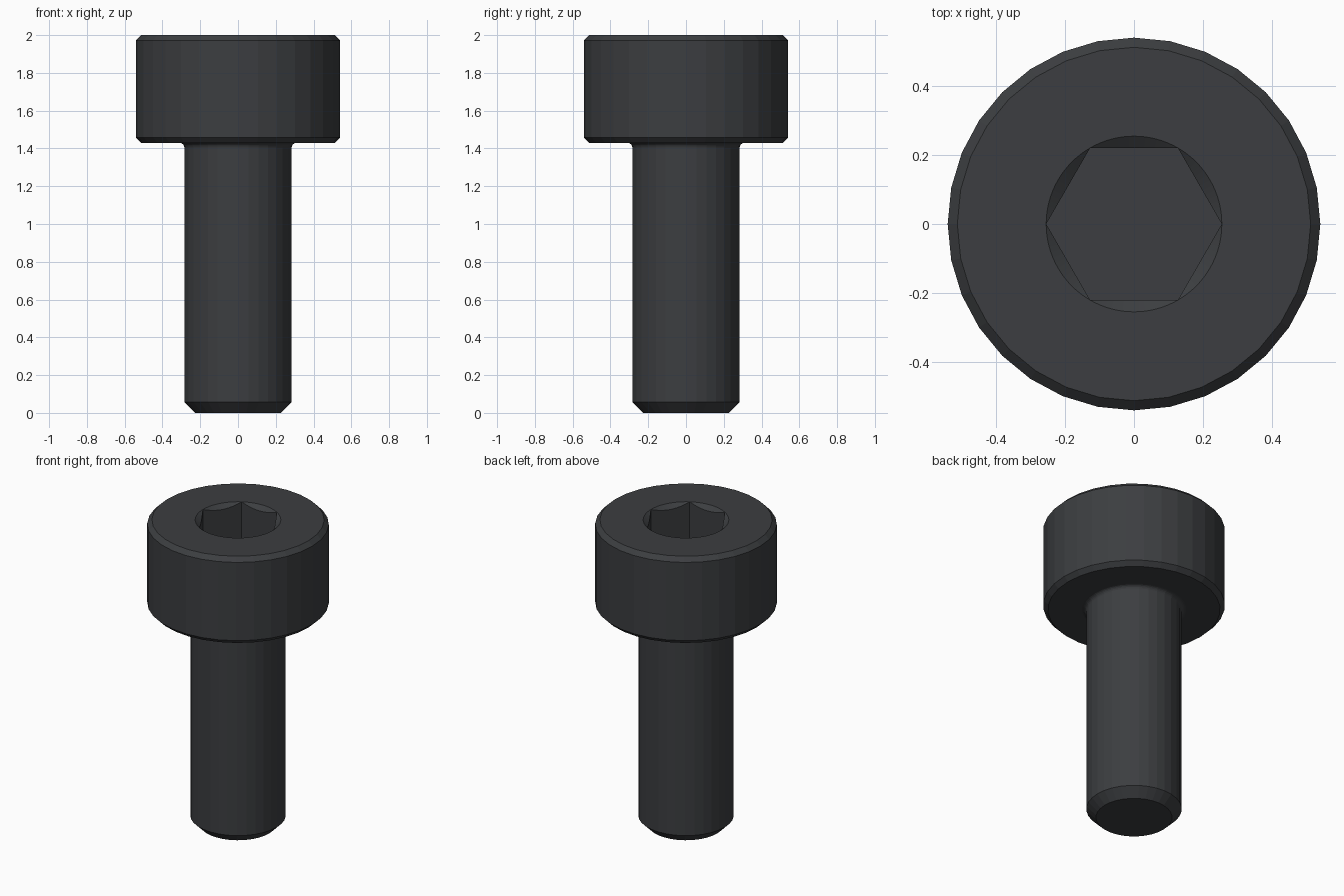
import bpy, bmesh
from math import cos, sin, pi

if "Cube" in bpy.data.objects:
    bpy.data.objects.remove(bpy.data.objects["Cube"])

SIDES = 32


def revolve(name, profile, sides):
    """Closed solid turned around z from (radius, z) points, bottom to top."""
    bm = bmesh.new()
    rings = [[bm.verts.new((r * cos(2 * pi * i / sides), r * sin(2 * pi * i / sides), z))
              for i in range(sides)] for r, z in profile]
    for a, b in zip(rings, rings[1:]):
        for i in range(sides):
            j = (i + 1) % sides
            bm.faces.new((a[i], a[j], b[j], b[i]))
    bm.faces.new(rings[0][::-1])
    bm.faces.new(rings[-1])
    mesh = bpy.data.meshes.new(name)
    bm.to_mesh(mesh)
    bm.free()
    obj = bpy.data.objects.new(name, mesh)
    bpy.context.collection.objects.link(obj)
    return obj


# Shank, rounded fillet under the head, chamfered head
shank_r, head_r, head_z, fillet, bevel = 0.284, 0.541, 1.43, 0.027, 0.028
profile = [(0.227, 0), (shank_r, 0.057)]
for i in range(6):
    a = pi / 2 * i / 5
    profile.append((shank_r + fillet * (1 - cos(a)), head_z - fillet * (1 - sin(a))))
profile += [(head_r - bevel, head_z), (head_r, head_z + bevel),
            (head_r, 2 - bevel), (head_r - bevel, 2)]
screw = revolve("socket_head_screw", profile, SIDES)

# Hexagonal socket and its conical lead-in
hex_cutter = revolve("hex_socket_cutter", [(0.2548, 1.715), (0.2548, 2.1)], 6)
cone_cutter = revolve("lead_in_cutter", [(0.119, 1.9), (0.391, 2.1)], 96)
for cutter in (hex_cutter, cone_cutter):
    cutter.hide_render = True
    mod = screw.modifiers.new(cutter.name, 'BOOLEAN')
    mod.object = cutter
    mod.operation = 'DIFFERENCE'
    mod.solver = 'EXACT'
    bpy.context.view_layer.objects.active = screw
    bpy.ops.object.modifier_apply(modifier=mod.name)
    bpy.data.objects.remove(cutter)

# Black oxide steel
steel = bpy.data.materials.new("dark_steel")
steel.diffuse_color = (0.045, 0.048, 0.052, 1)
steel.use_nodes = True
steel.node_tree.nodes["Principled BSDF"].inputs["Base Color"].default_value = steel.diffuse_color
screw.data.materials.clear()
screw.data.materials.append(steel)
